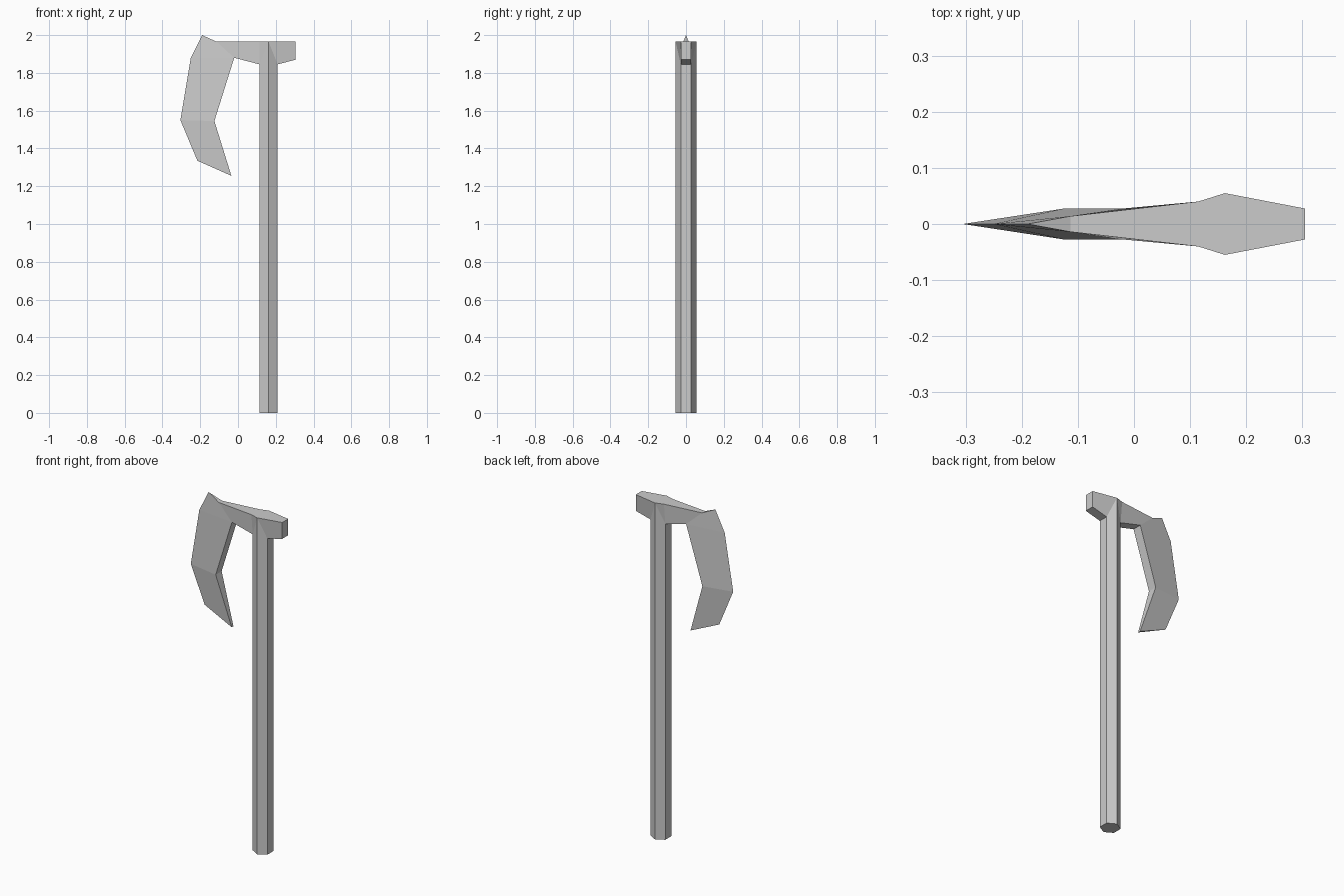
import bpy, bmesh, math

cube = bpy.data.objects.get("Cube")
if cube:
    bpy.data.objects.remove(cube)

GREY = (0.6, 0.6, 0.6, 1)
grey = bpy.data.materials.new("plain grey")
grey.use_nodes = True
grey.diffuse_color = GREY
grey.node_tree.nodes["Principled BSDF"].inputs["Base Color"].default_value = GREY

SHAFT_X, RADIUS, JOIN_Z, TOP_Z = 0.162, 0.055, 1.845, 1.965
FLAT = RADIUS * math.cos(math.pi / 6)
HALF = RADIUS / 2


def add_object(name, bm):
    bmesh.ops.recalc_face_normals(bm, faces=bm.faces)
    mesh = bpy.data.meshes.new(name)
    bm.to_mesh(mesh)
    bm.free()
    mesh.materials.append(grey)
    obj = bpy.data.objects.new(name, mesh)
    bpy.context.collection.objects.link(obj)
    return obj


# Hexagonal shaft, with ridges facing front and back
bm = bmesh.new()
ring = [bm.verts.new((SHAFT_X + RADIUS * math.sin(i * math.pi / 3),
                      RADIUS * math.cos(i * math.pi / 3), 0)) for i in range(6)]
base = bm.faces.new(ring)
grown = bmesh.ops.extrude_face_region(bm, geom=[base], use_keep_orig=True)
for v in grown["geom"]:
    if isinstance(v, bmesh.types.BMVert):
        v.co.z = JOIN_Z
add_object("shaft", bm)

# Head outline, clockwise from the poll: x, z, half thickness
rim = {
    "poll_top": (0.305, TOP_Z, HALF),
    "ridge_top": (SHAFT_X, TOP_Z, RADIUS),
    "neck_top": (SHAFT_X - FLAT, TOP_Z, 0.04),
    "blade_root": (-0.113, TOP_Z, 0.014),
    "horn": (-0.19, 2.0, 0),
    "edge_upper": (-0.25, 1.88, 0),
    "edge_belly": (-0.305, 1.55, 0),
    "edge_lower": (-0.215, 1.335, 0),
    "beard_tip": (-0.035, 1.255, 0.008),
    "beard_inner": (-0.125, 1.545, HALF),
    "beard_root": (-0.02, 1.88, HALF),
    "neck_base": (SHAFT_X - FLAT, JOIN_Z, HALF),
    "ridge_base": (SHAFT_X, JOIN_Z, RADIUS),
    "poll_base": (SHAFT_X + FLAT, JOIN_Z, HALF),
    "poll_low": (0.305, 1.87, HALF),
}
panels = [
    "poll_top ridge_top poll_base poll_low",
    "ridge_top ridge_base poll_base",
    "ridge_top neck_base ridge_base",
    "ridge_top neck_top neck_base",
    "neck_top blade_root beard_root neck_base",
    "blade_root horn edge_upper beard_root",
    "edge_upper edge_belly beard_inner beard_root",
    "edge_belly edge_lower beard_tip beard_inner",
]

# Mirrored side panels share the sharp cutting edge
bm = bmesh.new()
front = {k: bm.verts.new((x, -y, z)) for k, (x, z, y) in rim.items()}
back = {k: bm.verts.new((x, y, z)) if y else front[k] for k, (x, z, y) in rim.items()}
for panel in panels:
    for side in (front, back):
        bm.faces.new([side[k] for k in panel.split()])

# Rim faces close the gap between both sides
names = list(rim)
for a, b in zip(names, names[1:] + names[:1]):
    corners = list(dict.fromkeys([front[a], front[b], back[b], back[a]]))
    if len(corners) > 2:
        bm.faces.new(corners)
add_object("axe_head", bm)
